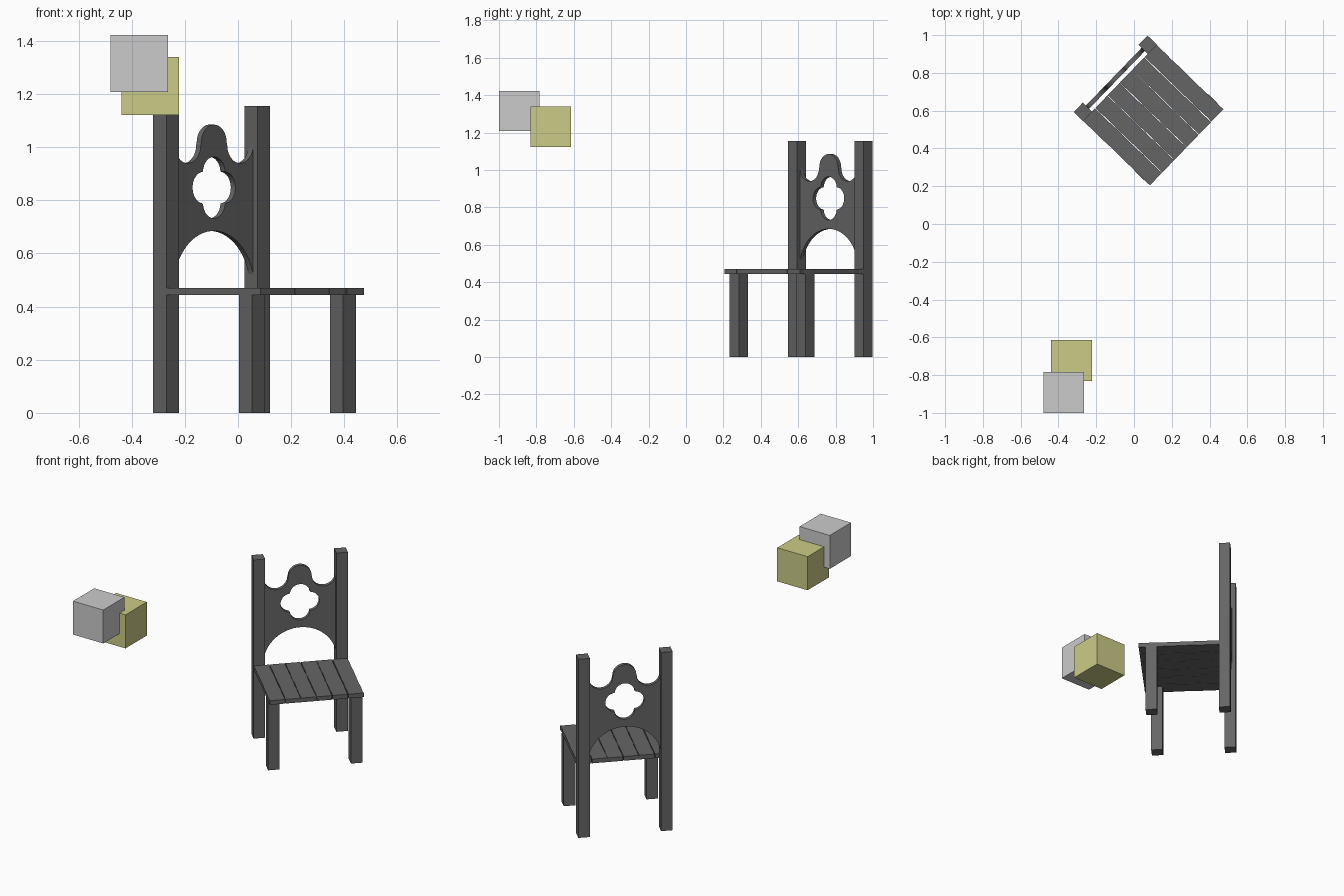
import bpy, random
from math import sin, cos, radians
from mathutils import Matrix

random.seed(4)
scene = bpy.context.scene
if "Cube" in bpy.data.objects:
    bpy.data.objects.remove(bpy.data.objects["Cube"])


def material(name, rgb):
    m = bpy.data.materials.new(name)
    m.use_nodes = True
    m.diffuse_color = (*rgb, 1)
    m.node_tree.nodes["Principled BSDF"].inputs["Base Color"].default_value = (*rgb, 1)
    return m


dark_wood = material("dark grey wood", (0.13, 0.13, 0.13))
grey = material("light grey", (0.6, 0.6, 0.6))
yellow = material("dull yellow", (0.6, 0.6, 0.245))

# The chair is modelled facing -y about its back legs, then turned and placed
PLACE = Matrix.Translation((-0.099, 0.771, 0)) @ Matrix.Rotation(radians(46), 4, "Z")


def box(name, low, high, mat, place=Matrix()):
    size = [b - a for a, b in zip(low, high)]
    mid = [(a + b) / 2 for a, b in zip(low, high)]
    bpy.ops.mesh.primitive_cube_add(size=1)
    ob = bpy.context.object
    ob.name = name
    ob.data.transform(Matrix.Translation(mid) @ Matrix.Diagonal((*size, 1)))
    ob.data.materials.append(mat)
    ob.matrix_world = place
    return ob


def plate(name, outlines, thickness, mat, place):
    """Extrude flat closed outlines; inner outlines become holes."""
    cu = bpy.data.curves.new(name, "CURVE")
    cu.dimensions = "2D"
    cu.fill_mode = "BOTH"
    cu.extrude = thickness / 2
    for pts in outlines:
        sp = cu.splines.new("POLY")
        sp.points.add(len(pts) - 1)
        for p, (x, y) in zip(sp.points, pts):
            p.co = (x, y, 0, 1)
        sp.use_cyclic_u = True
        sp.use_smooth = False
    tmp = bpy.data.objects.new(name + "_curve", cu)
    scene.collection.objects.link(tmp)
    dg = bpy.context.evaluated_depsgraph_get()
    mesh = bpy.data.meshes.new_from_object(tmp.evaluated_get(dg))
    bpy.data.objects.remove(tmp)
    mesh.materials.clear()
    mesh.materials.append(mat)
    ob = bpy.data.objects.new(name, mesh)
    scene.collection.objects.link(ob)
    ob.matrix_world = place
    return ob


def arc(cx, cy, r, start, end, n=20):
    angles = [radians(start + (end - start) * i / n) for i in range(n + 1)]
    return [(cx + r * cos(a), cy + r * sin(a)) for a in angles]


# Legs: tall back posts and short front legs
HALF, LEG_X, FRONT_Y = 0.0345, 0.247, -0.448
SEAT_LOW, SEAT_HIGH = 0.443, 0.47
for side, s in (("left", 1), ("right", -1)):
    for part, y, top in (("back_post", 0, 1.155), ("front_leg", FRONT_Y, SEAT_LOW)):
        x = s * LEG_X
        box(f"{part}_{side}", (x - HALF, y - HALF, 0), (x + HALF, y + HALF, top),
            dark_wood, PLACE)

# Seat: six boards with rough long edges
BOARDS, SEAT_X, BACK, FRONT = 6, 0.281, -0.033, -0.525
width = 2 * SEAT_X / BOARDS
steps = 14
seat_place = PLACE @ Matrix.Translation((0, 0, (SEAT_LOW + SEAT_HIGH) / 2))


def rough_edge(x, inward):
    return [(x + inward * random.uniform(0.0003, 0.003),
             BACK + (FRONT - BACK) * i / steps) for i in range(steps + 1)]


for i in range(BOARDS):
    x0 = -SEAT_X + i * width
    outline = rough_edge(x0, 1) + rough_edge(x0 + width, -1)[::-1]
    plate(f"seat_board_{i + 1}", [outline], SEAT_HIGH - SEAT_LOW, dark_wood, seat_place)

# Backrest: arched below, scalloped with a round crest above, four-lobed hole
INNER = LEG_X - HALF
outline = arc(0, 0.465, 0.22, 165, 15, 32)
outline += arc(0.142, 1.01, 0.0705, 0, -180)
outline += arc(0, 1.016, 0.069, 0, 180, 24)
outline += arc(-0.142, 1.01, 0.0705, 0, -180)
hole = []
for turn in range(4):
    a = radians(90 * turn)
    hole += arc(0.056 * cos(a), 0.848 + 0.056 * sin(a), 0.06,
                90 * turn - 84, 90 * turn + 84, 16)
plate("backrest", [outline, hole], 0.024, dark_wood,
      PLACE @ Matrix.Rotation(radians(90), 4, "X"))

# Two floating blocks
box("grey_block", (-0.48, -1.0, 1.207), (-0.264, -0.783, 1.423), grey)
box("yellow_block", (-0.439, -0.832, 1.122), (-0.222, -0.615, 1.339), yellow)
